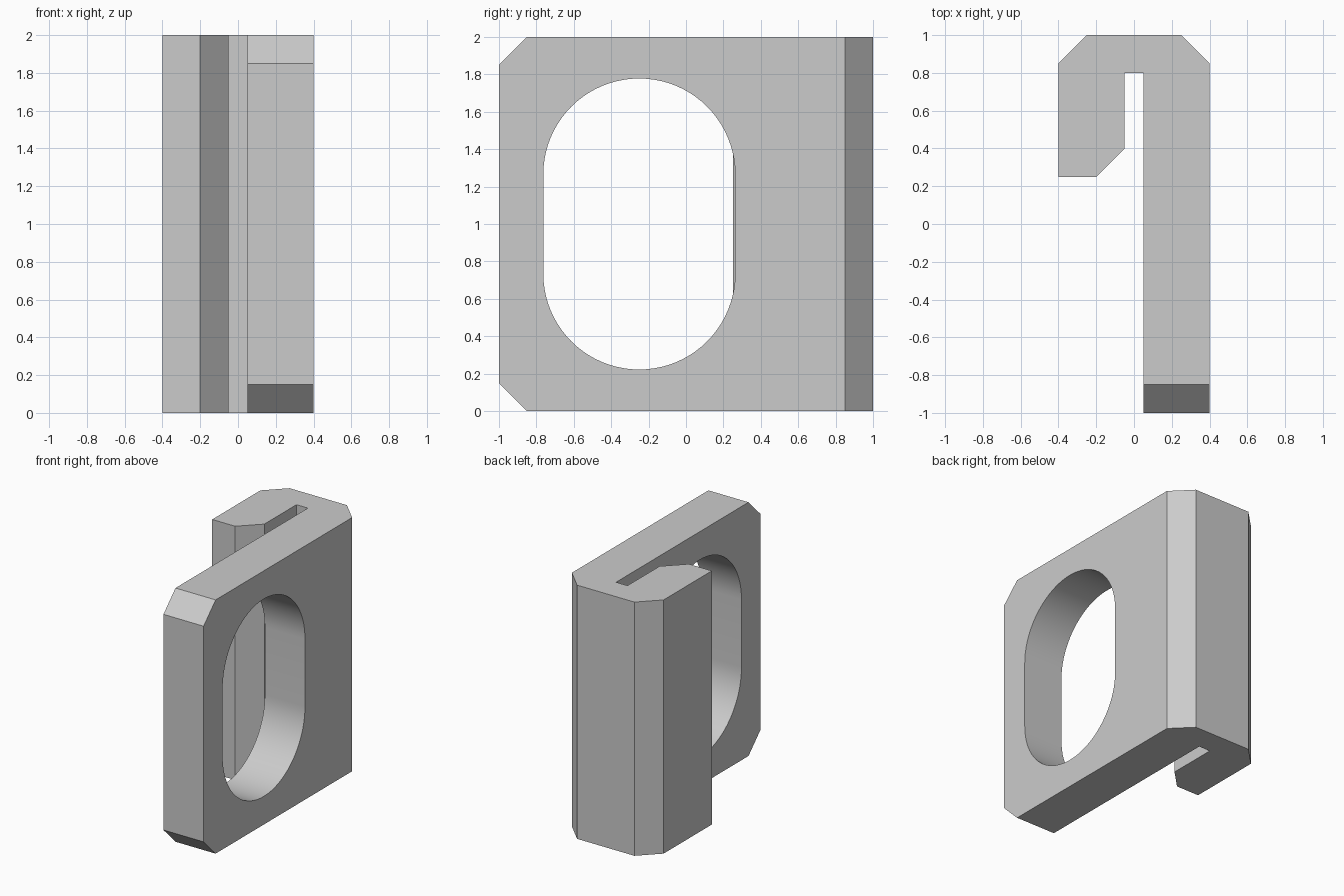
import bpy, bmesh
from math import cos, sin, pi, radians
from mathutils import Vector

cube = bpy.data.objects.get("Cube")
if cube:
    bpy.data.objects.remove(cube, do_unlink=True)

grey = bpy.data.materials.new("plain grey")
grey.use_nodes = True
colour = (0.6, 0.6, 0.6, 1)
grey.diffuse_color = colour
grey.node_tree.nodes["Principled BSDF"].inputs["Base Color"].default_value = colour


def prism(name, outline, direction, cuts=()):
    """Extrude a closed outline, then slice it with (point, normal) planes."""
    bm = bmesh.new()
    face = bm.faces.new([bm.verts.new(p) for p in outline])
    moved = bmesh.ops.extrude_face_region(bm, geom=[face])["geom"]
    verts = [v for v in moved if isinstance(v, bmesh.types.BMVert)]
    bmesh.ops.translate(bm, verts=verts, vec=direction)
    for point, normal in cuts:
        geom = bm.verts[:] + bm.edges[:] + bm.faces[:]
        cut = bmesh.ops.bisect_plane(bm, geom=geom, plane_co=point,
                                     plane_no=normal, clear_outer=True)["geom_cut"]
        edges = [e for e in cut if isinstance(e, bmesh.types.BMEdge)]
        bmesh.ops.edgeloop_fill(bm, edges=edges)
    bmesh.ops.recalc_face_normals(bm, faces=bm.faces[:])
    mesh = bpy.data.meshes.new(name)
    bm.to_mesh(mesh)
    bm.free()
    mesh.materials.append(grey)
    obj = bpy.data.objects.new(name, mesh)
    bpy.context.collection.objects.link(obj)
    return obj


# Hooked clip: J-shaped plan, with the two front corners of the plate cut off
half, chamfer = 0.4, 0.15
plan = [(0.05, -1), (half, -1), (half, 1 - chamfer), (half - chamfer, 1),
        (chamfer - half, 1), (-half, 1 - chamfer), (-half, 0.25),
        (-0.2, 0.25), (-0.05, 0.4), (-0.05, 0.8), (0.05, 0.8)]
corners = [(Vector((0, -1, chamfer)), Vector((0, -1, -1))),
           (Vector((0, -1, 2 - chamfer)), Vector((0, -1, 1)))]
clip = prism("hooked_clip", [(x, y, 0) for x, y in plan], (0, 0, 2), corners)

# Rounded slot through the plate only
radius, rise, steps = 0.513, 0.265, 40
slot = []
for side in (0, 1):
    for i in range(steps + 1):
        a = pi * (side + i / steps)
        z = 1 + (rise if side == 0 else -rise) + radius * sin(a)
        slot.append((0, radius * cos(a) - 0.25, z))
cutter = prism("slot_cutter", slot, (0.6, 0, 0))
cutter.hide_render = True

cut = clip.modifiers.new("slot", "BOOLEAN")
cut.operation = "DIFFERENCE"
cut.solver = "EXACT"
cut.object = cutter
bpy.ops.object.select_all(action="DESELECT")
bpy.context.view_layer.objects.active = clip
clip.select_set(True)
bpy.ops.object.modifier_apply(modifier=cut.name)
bpy.data.objects.remove(cutter, do_unlink=True)
bpy.ops.object.shade_smooth_by_angle(angle=radians(30))
